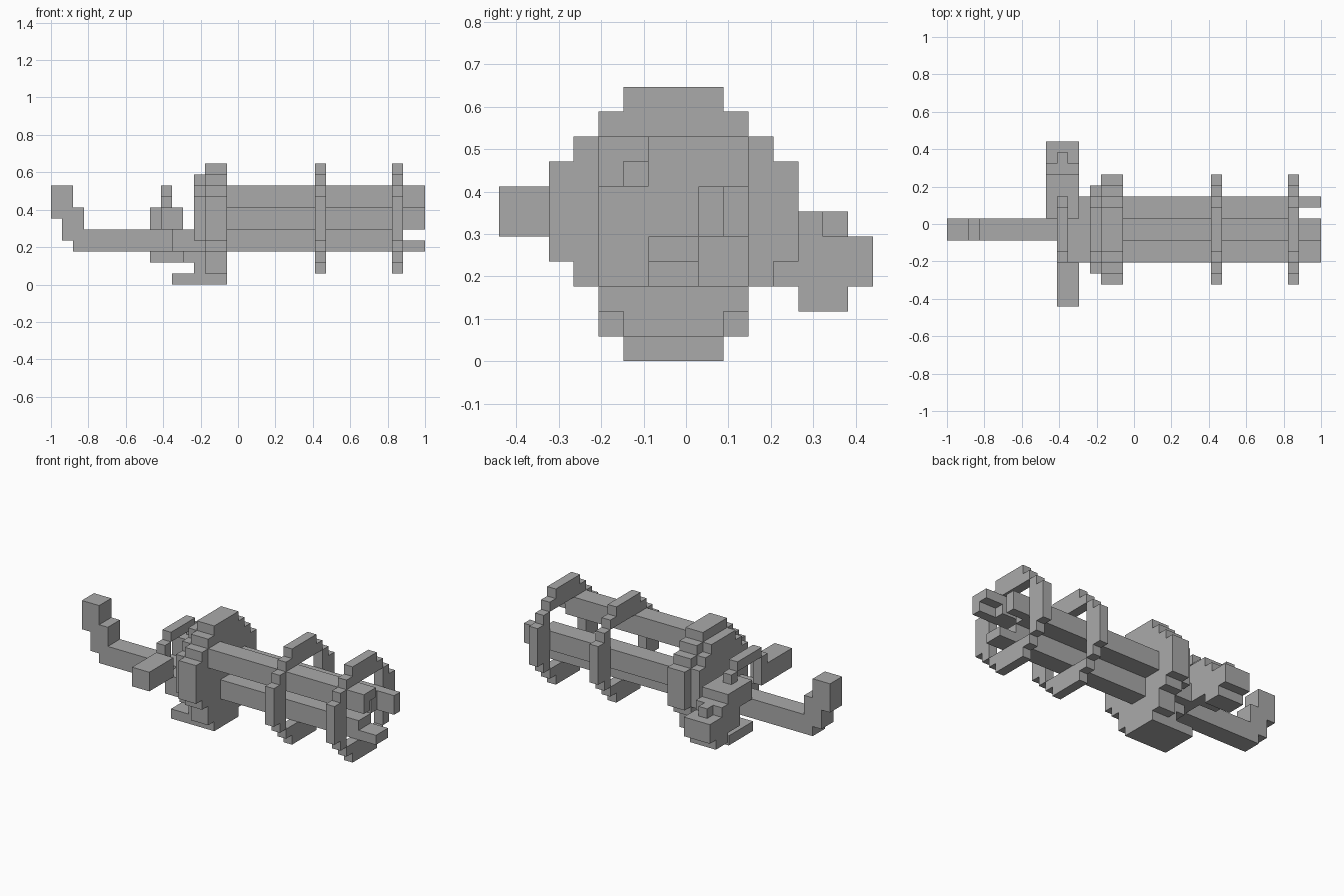
import bpy, bmesh
from itertools import product
from mathutils import Vector

if "Cube" in bpy.data.objects:
    bpy.data.objects.remove(bpy.data.objects["Cube"])

CELL = 2 / 34
ORIGIN = Vector((-1.0, -7.5 * CELL, 0.0))
SIDES = [(axis, sign) for axis in range(3) for sign in (-1, 1)]

metal = bpy.data.materials.new("plain grey")
metal.use_nodes = True
grey = (0.4, 0.4, 0.4, 1)
metal.diffuse_color = grey
metal.node_tree.nodes["Principled BSDF"].inputs["Base Color"].default_value = grey


def cells(box):
    """All grid cells in a box given as x, y, z ranges."""
    return set(product(*(range(low, high) for low, high in box)))


def part(name, boxes, cuts=()):
    """Join boxes on the grid, remove the cuts, and skin the outside."""
    solid = set().union(*(cells(b) for b in boxes))
    for cut in cuts:
        solid -= cells(cut)
    bm = bmesh.new()
    corners = {}

    def corner(key):
        if key not in corners:
            corners[key] = bm.verts.new(ORIGIN + Vector(key) * CELL)
        return corners[key]

    for cell in sorted(solid):
        for axis, sign in SIDES:
            beside = list(cell)
            beside[axis] += sign
            if tuple(beside) in solid:
                continue
            a, b = (axis + 1) % 3, (axis + 2) % 3
            loop = []
            for da, db in ((0, 0), (1, 0), (1, 1), (0, 1)):
                p = list(cell)
                p[axis] += sign > 0
                p[a] += da
                p[b] += db
                loop.append(corner(tuple(p)))
            bm.faces.new(loop if sign > 0 else loop[::-1])
    bmesh.ops.dissolve_limit(bm, angle_limit=0.01, verts=bm.verts, edges=bm.edges)
    mesh = bpy.data.meshes.new(name)
    bm.to_mesh(mesh)
    bm.free()
    mesh.materials.append(metal)
    obj = bpy.data.objects.new(name, mesh)
    bpy.context.collection.objects.link(obj)
    return obj


def disc(x, rows):
    """Stepped round plate: rows of (half width, z range) about the axis."""
    return [(x, (7 - half, 7 + half), z) for half, z in rows]


# Clamp rings with a square opening
ROUND = [(2, (1, 11)), (3, (2, 10)), (4, (3, 9)), (5, (4, 8))]
for name, x in (("middle_ring", 24), ("muzzle_ring", 31)):
    span = (x, x + 1)
    part(name, disc(span, ROUND), [(span, (4, 10), (3, 9))])

# Three barrels, each tip cut away on its inner side
TIP = (32, 34)
BARRELS = {
    "upper_barrel": ((4, 6), (7, 9), (5, 6), (7, 8)),
    "side_barrel": ((8, 10), (5, 7), (8, 9), (5, 7)),
    "lower_barrel": ((6, 8), (3, 5), (6, 8), (4, 5)),
}
for name, (y, z, cut_y, cut_z) in BARRELS.items():
    part(name, [((16, 34), y, z)], [(TIP, cut_y, cut_z)])

# Round housing with a smaller back plate
part("housing", disc((14, 16), ROUND + [(3, (1, 3)), (2, (0, 1))]))
part("back_plate", disc((13, 14), [(2, (0, 10)), (3, (3, 9)), (4, (4, 8))]))

# Rear block and lower foot
part("rear_block", [((11, 13), (4, 10), (3, 5)), ((12, 13), (5, 9), (2, 3))])
part("foot", [((11, 13), (5, 9), (0, 1))])

# Stock bar with its upturned end
part("stock", [((2, 11), (6, 8), (3, 5)), ((1, 3), (6, 8), (4, 7)),
               ((0, 2), (6, 8), (6, 9))])

# Front grip and arched carry handle
part("front_grip", [((10, 12), (0, 4), (5, 7))])
part("carry_handle", [((10, 11), (5, 9), (8, 9)), ((10, 11), (4, 5), (5, 8)),
                      ((10, 11), (9, 10), (7, 8))])

# Rear arm and its stepped knob
part("rear_arm", [((9, 12), (8, 12), (5, 7)), ((9, 12), (10, 12), (3, 5))])
part("knob", [((9, 12), (12, 15), (3, 5)), ((9, 12), (12, 13), (5, 6)),
              ((10, 11), (13, 14), (5, 6)), ((9, 12), (12, 14), (2, 3))])
